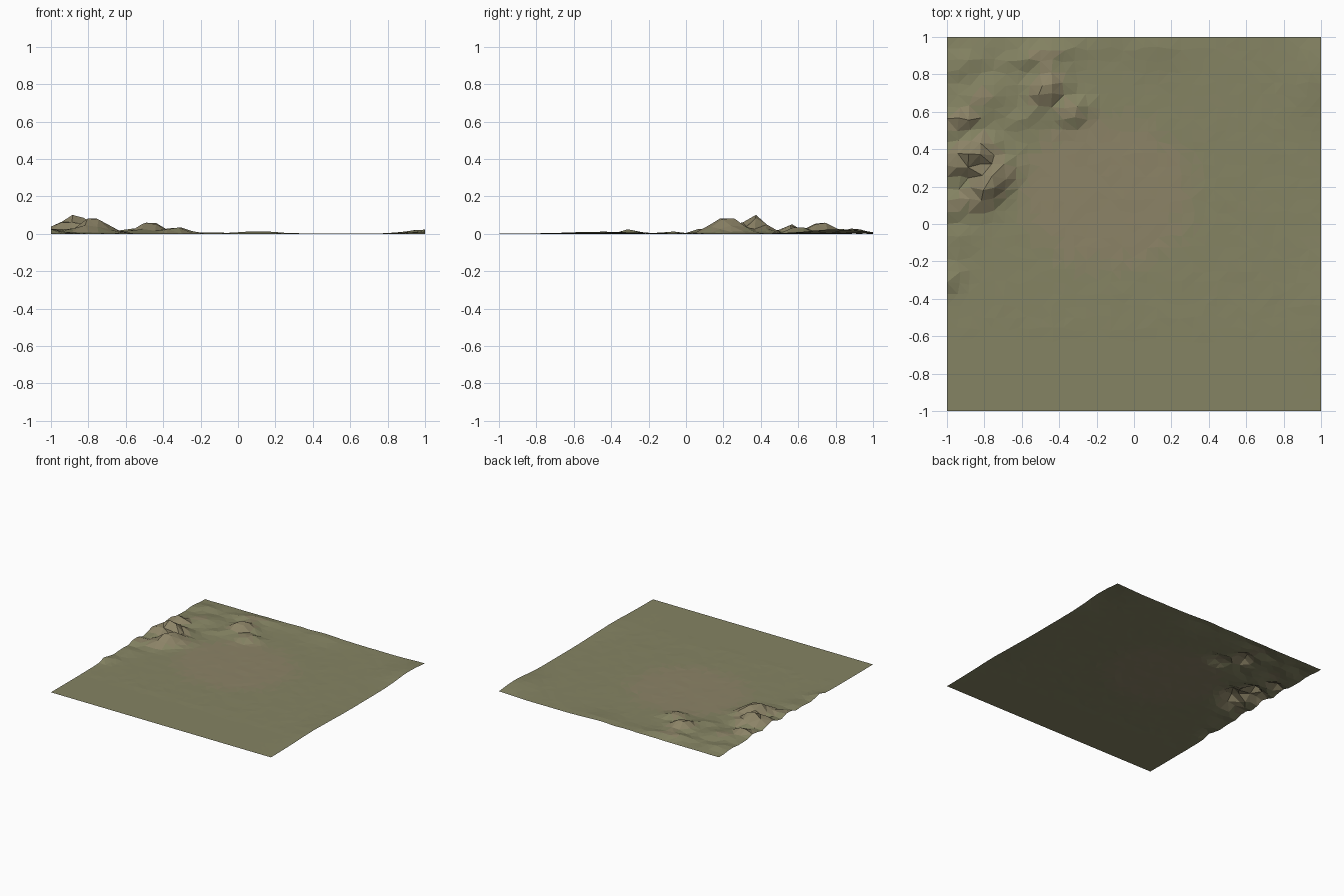
import bpy, bmesh, math, random

if "Cube" in bpy.data.objects:
    bpy.data.objects.remove(bpy.data.objects["Cube"])

random.seed(4)
N = 32

# Hills: x, y, height, long radius, short radius, heading in degrees
HILLS = [
    (-.77, .22, .097, .13, .075, 50), (-.88, .36, .106, .13, .07, 25),
    (-.98, .10, .035, .12, .06, 20), (-.92, .56, .055, .10, .06, 20),
    (-.80, .68, .025, .18, .10, 20), (-.47, .72, .070, .10, .075, 50),
    (-.33, .60, .046, .085, .055, 20), (-.55, .60, .022, .14, .06, 25),
    (-.50, .90, .030, .20, .06, 10), (-.90, .86, .022, .14, .07, 20),
    (-1.0, -.30, .025, .09, .05, 40), (1.0, .80, .023, .14, .20, 0),
    (1.0, -.45, .010, .12, .30, 0), (.10, .95, .013, .16, .09, 0),
    (-.15, .97, .008, .12, .08, 0), (-.95, -.08, .012, .10, .06, 0),
]


def height(x, y):
    z = 0
    for hx, hy, h, a, b, deg in HILLS:
        t = math.radians(deg)
        u = (x - hx) * math.cos(t) + (y - hy) * math.sin(t)
        v = (y - hy) * math.cos(t) - (x - hx) * math.sin(t)
        z = max(z, h * math.exp(-(u / a) ** 2 - (v / b) ** 2))
    return z


def material(name, rgb):
    m = bpy.data.materials.new(name)
    m.diffuse_color = (*rgb, 1)
    m.use_nodes = True
    m.node_tree.nodes["Principled BSDF"].inputs["Base Color"].default_value = m.diffuse_color
    return m


# Terrain sheet, with vertices jittered inside the border
bm = bmesh.new()
bmesh.ops.create_grid(bm, x_segments=N, y_segments=N, size=1)
for v in bm.verts:
    if max(abs(v.co.x), abs(v.co.y)) < .99:
        v.co.x += random.uniform(-.012, .012)
        v.co.y += random.uniform(-.012, .012)
    z = height(v.co.x, v.co.y)
    v.co.z = z * random.uniform(.93, 1.0) if z > .004 else z
    if v.co.y > -.6:
        v.co.z += random.uniform(0, .0015)
bmesh.ops.triangulate(bm, faces=bm.faces[:])

# Dry clearing and bare hilltops over olive grass
for f in bm.faces:
    c = f.calc_center_median()
    r = math.hypot((c.x + .14) / .42, (c.y - .18) / .38) + random.uniform(-.12, .12)
    bare = r < 1 or (c.z > .02 and c.x < 0)
    f.material_index = 1 if bare else (2 if r < 1.15 else 0)

mesh = bpy.data.meshes.new("terrain")
bm.to_mesh(mesh)
bm.free()
mesh.materials.append(material("grass", (.235, .23, .125)))
mesh.materials.append(material("dry_earth", (.262, .228, .135)))
mesh.materials.append(material("thin_grass", (.248, .229, .13)))
terrain = bpy.data.objects.new("terrain", mesh)
bpy.context.collection.objects.link(terrain)
